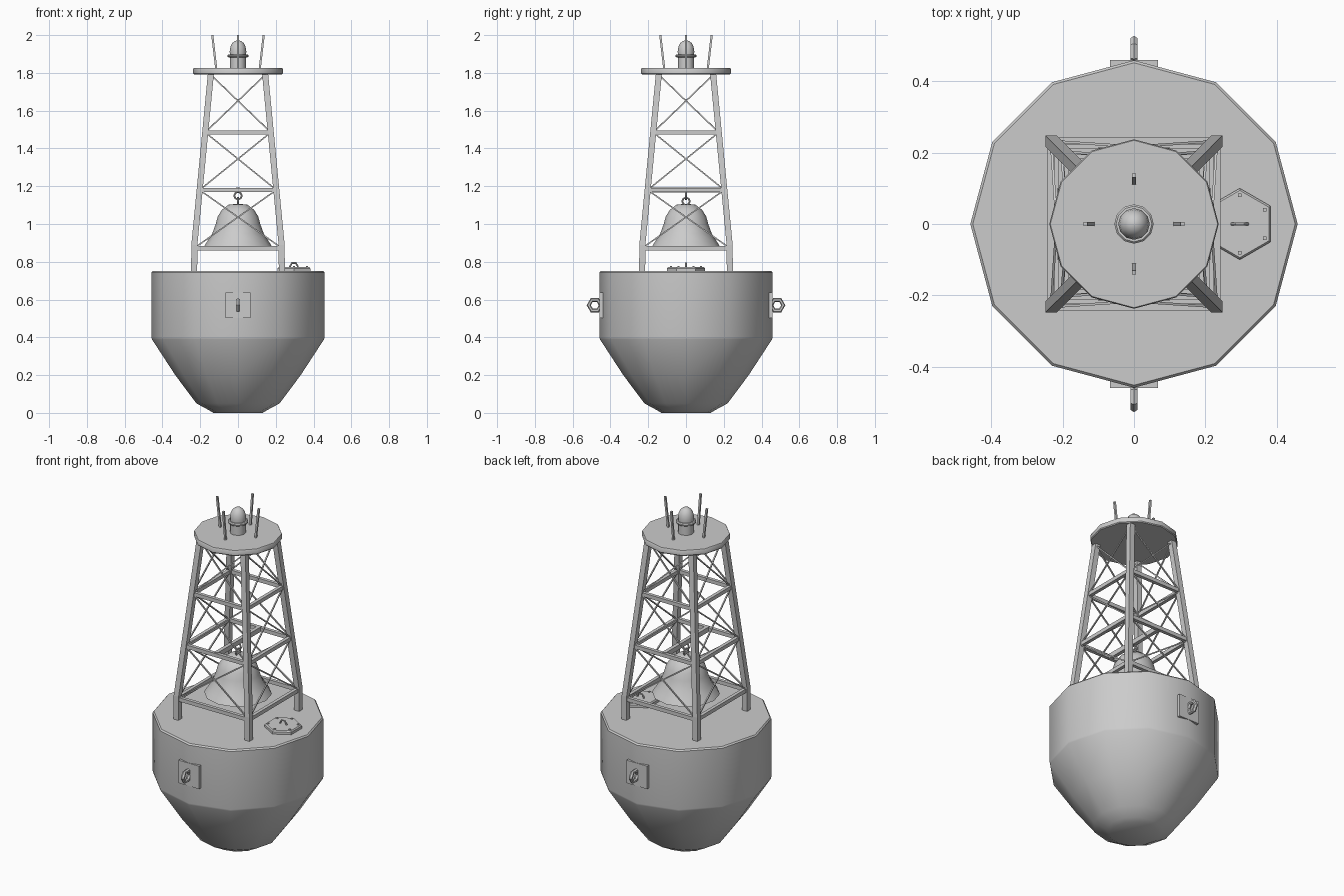
import bpy, bmesh, math
from mathutils import Vector, Matrix

if "Cube" in bpy.data.objects:
    bpy.data.objects.remove(bpy.data.objects["Cube"])


def finish(name, bm, angle=None):
    bmesh.ops.recalc_face_normals(bm, faces=bm.faces)
    me = bpy.data.meshes.new(name)
    bm.to_mesh(me)
    bm.free()
    ob = bpy.data.objects.new(name, me)
    bpy.context.collection.objects.link(ob)
    if angle:
        bpy.ops.object.select_all(action='DESELECT')
        ob.select_set(True)
        bpy.context.view_layer.objects.active = ob
        bpy.ops.object.shade_smooth_by_angle(angle=math.radians(angle))
    return ob


def lathe(name, profile, n=12, loc=(0, 0, 0), phase=0.0, closed=False, angle=35):
    # Revolve (radius, z) points about z; open profiles get flat caps
    bm = bmesh.new()
    rings = [[bm.verts.new((loc[0] + r * math.cos(phase + 2 * math.pi * i / n),
                            loc[1] + r * math.sin(phase + 2 * math.pi * i / n),
                            loc[2] + z)) for i in range(n)] for r, z in profile]
    pairs = list(zip(rings, rings[1:]))
    if closed:
        pairs.append((rings[-1], rings[0]))
    else:
        bm.faces.new(rings[0])
        bm.faces.new(rings[-1])
    for a, b in pairs:
        for i in range(n):
            j = (i + 1) % n
            bm.faces.new((a[i], a[j], b[j], b[i]))
    return finish(name, bm, angle)


def add_bar(bm, a, b, w, h):
    # Rectangular bar between two points
    a, b = Vector(a), Vector(b)
    d = b - a
    up = Vector((0, 0, 1)) if abs(d.normalized().z) < 0.99 else Vector((0, 1, 0))
    x = d.cross(up).normalized()
    y = x.cross(d).normalized()
    rot = Matrix((x, y, d.normalized())).transposed().to_4x4()
    m = Matrix.Translation((a + b) / 2) @ rot @ Matrix.Diagonal((w, h, d.length, 1))
    bmesh.ops.create_cube(bm, size=1, matrix=m)


def add_box(bm, c, s):
    bmesh.ops.create_cube(bm, size=1, matrix=Matrix.Translation(c) @ Matrix.Diagonal((*s, 1)))


def torus(name, loc, major, minor, rot, segs=6):
    bpy.ops.mesh.primitive_torus_add(location=loc, rotation=rot, major_radius=major,
                                     minor_radius=minor, major_segments=segs, minor_segments=6)
    bpy.context.object.name = name


# Float body
lathe("hull", [(0.13, 0), (0.155, 0.015), (0.22, 0.05), (0.332, 0.2), (0.456, 0.39),
               (0.458, 0.40), (0.458, 0.743), (0.451, 0.751)])

# Tower legs: short vertical foot, then tapering upward
def half(z):
    return 0.232 - max(0, z - 0.88) * 0.0967

LEVELS = [0.872, 1.18, 1.485, 1.79]
for sx in (-1, 1):
    for sy in (-1, 1):
        bm = bmesh.new()
        prev = None
        for z in (0.745, 0.89, 1.797):
            c = half(z)
            ring = [bm.verts.new((sx * c + dx * 0.016, sy * c + dy * 0.016, z))
                    for dx, dy in ((-1, -1), (1, -1), (1, 1), (-1, 1))]
            if prev:
                for i in range(4):
                    j = (i + 1) % 4
                    bm.faces.new((prev[i], prev[j], ring[j], ring[i]))
            else:
                bm.faces.new(ring)
            prev = ring
        bm.faces.new(prev)
        finish("tower_leg", bm)

# Horizontal frames and crossed braces on the four sides
bars, braces = bmesh.new(), bmesh.new()
for k in range(4):
    rot = Matrix.Rotation(k * math.pi / 2, 3, 'Z')
    P = lambda s, z: rot @ Vector((s * half(z), -half(z), z))
    for z in LEVELS[:3]:
        add_bar(bars, P(-1, z), P(1, z), 0.02, 0.022)
    for z0, z1 in zip(LEVELS, LEVELS[1:]):
        for s in (-1, 1):
            add_bar(braces, P(s, z0), P(-s, z1), 0.007, 0.007)
# Beam carrying the bell
add_bar(bars, (0, -half(1.18), 1.18), (0, half(1.18), 1.18), 0.022, 0.028)
finish("tower_cross_bars", bars)
finish("tower_braces", braces)

# Bell with hollow inside and hanging rings
lathe("bell", [(0.004, 1.107), (0.05, 1.102), (0.085, 1.075), (0.107, 1.04), (0.118, 1.0),
               (0.136, 0.95), (0.165, 0.905), (0.182, 0.878), (0.17, 0.875),
               (0.125, 0.94), (0.1, 1.02), (0.05, 1.08), (0.004, 1.085)], closed=True)
torus("bell_hook", (0, 0, 1.15), 0.02, 0.005, (math.pi / 2, 0, 0), 8)
torus("bell_loop", (0, 0, 1.12), 0.02, 0.005, (0, math.pi / 2, 0), 8)

# Top platform
lathe("platform", [(0.233, 1.792), (0.237, 1.797), (0.237, 1.82), (0.234, 1.825)])

# Lantern: base, flange and egg-shaped lens
lathe("lantern_base", [(0.042, 1.82), (0.042, 1.885)])
lathe("lantern_flange", [(0.05, 1.882), (0.055, 1.886), (0.055, 1.893), (0.05, 1.898)])
lathe("lantern_lens", [(0.043, 1.895), (0.044, 1.915), (0.04, 1.938), (0.03, 1.958),
                       (0.016, 1.969), (0.003, 1.972)])

# Leaning spikes around the lantern
bm = bmesh.new()
for k in range(4):
    rot = Matrix.Rotation(k * math.pi / 2, 3, 'Z')
    add_bar(bm, rot @ Vector((0.115, 0, 1.82)), rot @ Vector((0.136, 0, 2.0)), 0.011, 0.011)
finish("spikes", bm)

# Deck hatch with bolts and handle
lathe("hatch", [(0.1, 0.745), (0.1, 0.765), (0.094, 0.772)], 6, (0.296, 0, 0), math.pi / 6)
bm = bmesh.new()
for k in range(6):
    a = math.radians(30 + 60 * k)
    add_box(bm, (0.296 + 0.08 * math.cos(a), 0.08 * math.sin(a), 0.773), (0.01, 0.01, 0.008))
finish("hatch_bolts", bm)
torus("hatch_handle", (0.296, 0, 0.775), 0.021, 0.005, (math.pi / 2, 0, 0))

# Mooring lugs on front and back
for s in (-1, 1):
    bm = bmesh.new()
    add_box(bm, (0, s * 0.447, 0.57), (0.134, 0.024, 0.135))
    finish("lug_plate", bm)
    bm = bmesh.new()
    torus("lug_ring", (0, s * 0.483, 0.57), 0.032, 0.011, (0, math.pi / 2, 0))
    bm.free()
    bpy.context.object.rotation_euler = (math.pi / 2, 0, math.pi / 2)
